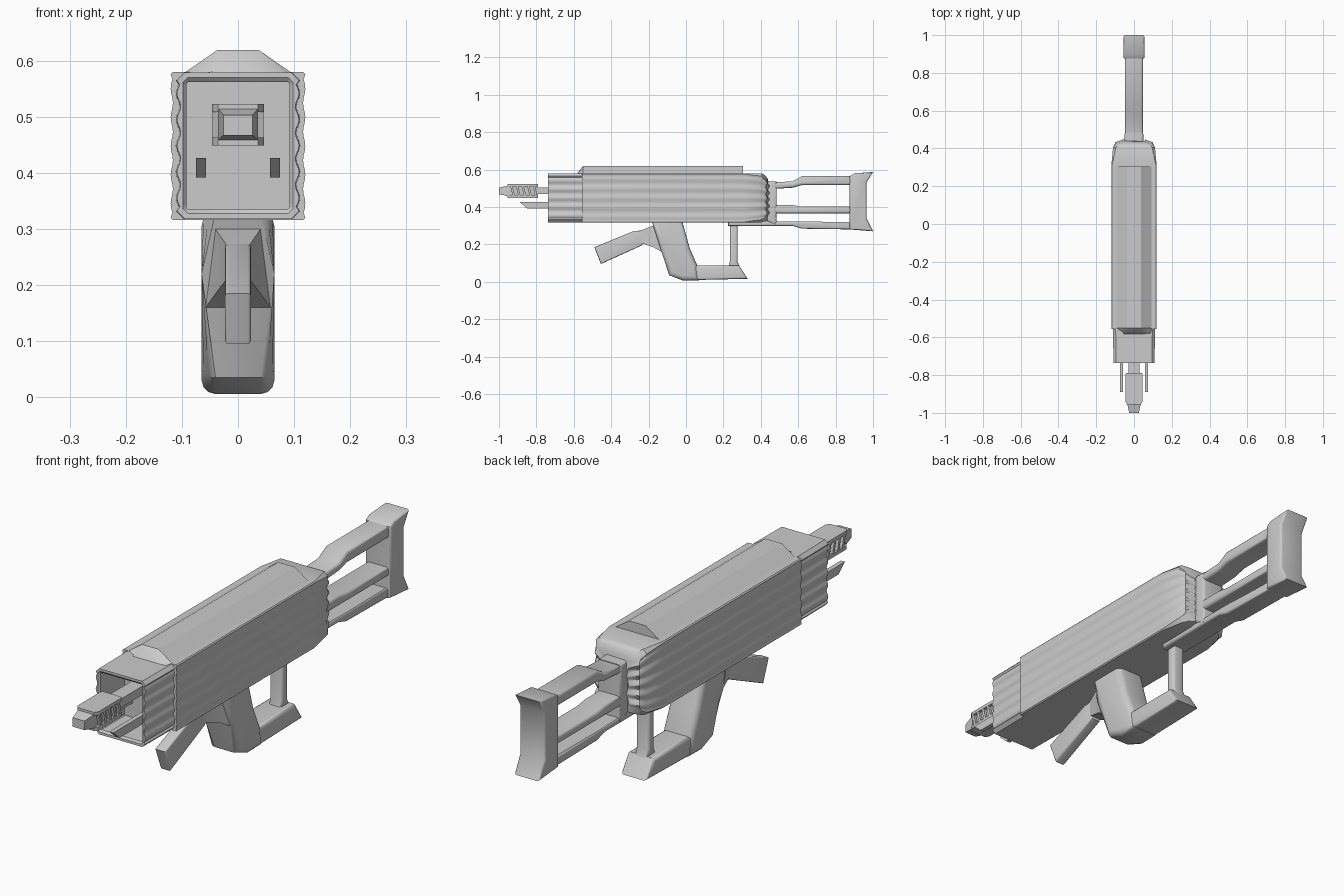
import bpy, bmesh, math


def finish(name, bm, angle=35):
    bmesh.ops.recalc_face_normals(bm, faces=bm.faces[:])
    me = bpy.data.meshes.new(name)
    bm.to_mesh(me)
    bm.free()
    ob = bpy.data.objects.new(name, me)
    bpy.context.collection.objects.link(ob)
    bpy.ops.object.select_all(action='DESELECT')
    ob.select_set(True)
    bpy.context.view_layer.objects.active = ob
    bpy.ops.object.shade_smooth_by_angle(angle=math.radians(angle))
    return ob


def loft(name, rings, angle=35):
    """Skin a series of equal-length rings and cap both ends."""
    bm = bmesh.new()
    rows = [[bm.verts.new(p) for p in ring] for ring in rings]
    n = len(rows[0])
    for a, b in zip(rows, rows[1:]):
        for i in range(n):
            j = (i + 1) % n
            bm.faces.new((a[i], a[j], b[j], b[i]))
    bm.faces.new(rows[0])
    bm.faces.new(rows[-1])
    return finish(name, bm, angle)


def prism(name, pts, hw, bevel=0.0, x=0.0):
    """Extrude a side (y, z) profile across x, rounding the two side outlines."""
    bm = bmesh.new()
    f = bm.faces.new([bm.verts.new((x - hw, y, z)) for y, z in pts])
    ext = bmesh.ops.extrude_face_region(bm, geom=[f])
    for v in ext['geom']:
        if isinstance(v, bmesh.types.BMVert):
            v.co.x = x + hw
    if f.is_valid and len(bm.faces) < len(pts) + 2:
        bm.faces.new([v for v in bm.verts if v.co.x < x][:len(pts)])
    if bevel:
        edges = [e for e in bm.edges if abs(e.verts[0].co.x - e.verts[1].co.x) < 1e-5]
        bmesh.ops.bevel(bm, geom=edges, offset=bevel, segments=3, profile=0.5,
                        affect='EDGES', clamp_overlap=True)
    return finish(name, bm, 40)


def rect(y, hw, z0, z1):
    return [(-hw, y, z0), (hw, y, z0), (hw, y, z1), (-hw, y, z1)]


def section(y, w, z0, z1, r, amp, dy=0.0):
    """Box section with five shallow ribs along each flank."""
    half = [(w - r, y, z0)]
    n = 30
    for i in range(n + 1):
        t = i / n
        wave = 0.5 + 0.5 * math.cos(2 * math.pi * 5 * t + math.pi)
        half.append((w - amp * (1 - wave) * (0 < i < n), y + dy * wave, z0 + r + (z1 - z0 - 2 * r) * t))
    half.append((w - r, y, z1))
    return half + [(-px, py, pz) for px, py, pz in reversed(half)]


# Main housing: recessed front, ribbed sleeve, wide body, rounded rear
loft("housing", [
    section(-0.58, 0.092, 0.335, 0.562, 0.003, 0),
    section(-0.73, 0.092, 0.335, 0.562, 0.003, 0),
    section(-0.737, 0.098, 0.328, 0.57, 0.008, 0),
    section(-0.737, 0.109, 0.318, 0.579, 0.014, 0.007),
    section(-0.555, 0.111, 0.318, 0.579, 0.014, 0.007),
    section(-0.555, 0.12, 0.316, 0.58, 0.004, 0.004),
    section(0.31, 0.12, 0.316, 0.58, 0.004, 0.004),
    section(0.405, 0.111, 0.318, 0.58, 0.015, 0.004),
    section(0.425, 0.098, 0.324, 0.568, 0.022, 0.005, 0.008),
    section(0.437, 0.06, 0.33, 0.55, 0.022, 0.005, 0.01),
])

# Raised top cover with sloped front
loft("top_cover", [
    [(-0.1, -0.585, 0.57), (0.1, -0.585, 0.57), (0.04, -0.58, 0.582), (-0.04, -0.58, 0.582)],
    [(-0.105, -0.55, 0.572), (0.105, -0.55, 0.572), (0.037, -0.55, 0.619), (-0.037, -0.55, 0.619)],
    [(-0.105, 0.305, 0.572), (0.105, 0.305, 0.572), (0.037, 0.305, 0.619), (-0.037, 0.305, 0.619)],
], 30)

# Barrel, vented muzzle block and tapered tip
loft("barrel", [rect(-0.57, 0.028, 0.47, 0.505), rect(-0.82, 0.028, 0.47, 0.505)])
loft("muzzle_core", [rect(-0.79, 0.034, 0.456, 0.516), rect(-0.95, 0.034, 0.456, 0.516)])
for nm, z0, z1 in (("muzzle_top", 0.509, 0.523), ("muzzle_bottom", 0.449, 0.463)):
    loft(nm, [rect(-0.79, 0.042, z0, z1), rect(-0.80, 0.046, z0, z1),
              rect(-0.94, 0.046, z0, z1), rect(-0.955, 0.036, z0, z1)])
for i in range(5):
    y = -0.94 + i * 0.03
    prism("muzzle_slat_%d" % i, [(y, 0.515), (y + 0.012, 0.515), (y + 0.026, 0.457), (y + 0.014, 0.457)], 0.045)
loft("muzzle_tip", [rect(-0.945, 0.036, 0.456, 0.516), rect(-0.97, 0.032, 0.462, 0.51),
                    rect(-1.0, 0.026, 0.467, 0.503)])

# Twin lower guide rods
for side in (-1, 1):
    prism("guide_rod_%s" % ("left" if side < 0 else "right"),
          [(-0.57, 0.392), (-0.57, 0.427), (-0.89, 0.427), (-0.85, 0.392)], 0.009, 0, side * 0.066)

# Shoulder stock: mount, three bars and curved butt
prism("stock_mount", [(0.42, 0.33), (0.485, 0.30), (0.485, 0.535), (0.42, 0.535)], 0.05, 0.012)
prism("stock_top_bar", [(0.44, 0.495), (0.57, 0.503), (0.62, 0.517), (0.89, 0.517),
                        (0.89, 0.565), (0.62, 0.565), (0.57, 0.537), (0.44, 0.53)], 0.048, 0.012)
prism("stock_middle_bar", [(0.46, 0.366), (0.89, 0.366), (0.89, 0.402),
                           (0.62, 0.402), (0.57, 0.41), (0.46, 0.41)], 0.048, 0.012)
prism("stock_lower_bar", [(0.225, 0.299), (0.57, 0.299), (0.62, 0.284), (0.89, 0.28),
                          (0.89, 0.318), (0.62, 0.323), (0.225, 0.325)], 0.046, 0.009)
prism("stock_butt", [(0.875, 0.28), (1.0, 0.27), (0.965, 0.34), (0.965, 0.53),
                     (1.0, 0.587), (0.9, 0.58), (0.875, 0.565)], 0.056, 0.01)

# Pistol grip with hand-guard foot and rear post
prism("grip", [(-0.185, 0.33), (-0.15, 0.22), (-0.09, 0.035), (-0.015, 0.006),
               (0.07, 0.008), (0.06, 0.088), (0.02, 0.18), (-0.022, 0.33)], 0.065, 0.025)
prism("guard_foot", [(-0.02, 0.008), (0.33, 0.016), (0.283, 0.088), (0.04, 0.088)], 0.058, 0.014)
prism("guard_post", [(0.225, 0.075), (0.29, 0.075), (0.275, 0.11), (0.275, 0.30),
                     (0.235, 0.30), (0.235, 0.11)], 0.028, 0.012)

# Angled foregrip and its flared connector
loft("foregrip_connector", [rect(-0.13, 0.058, 0.16, 0.315), rect(-0.175, 0.04, 0.185, 0.30),
                            rect(-0.25, 0.021, 0.21, 0.272)], 50)
prism("foregrip", [(-0.49, 0.185), (-0.455, 0.095), (-0.235, 0.195),
                   (-0.225, 0.235), (-0.24, 0.274), (-0.28, 0.271)], 0.023, 0.006)
